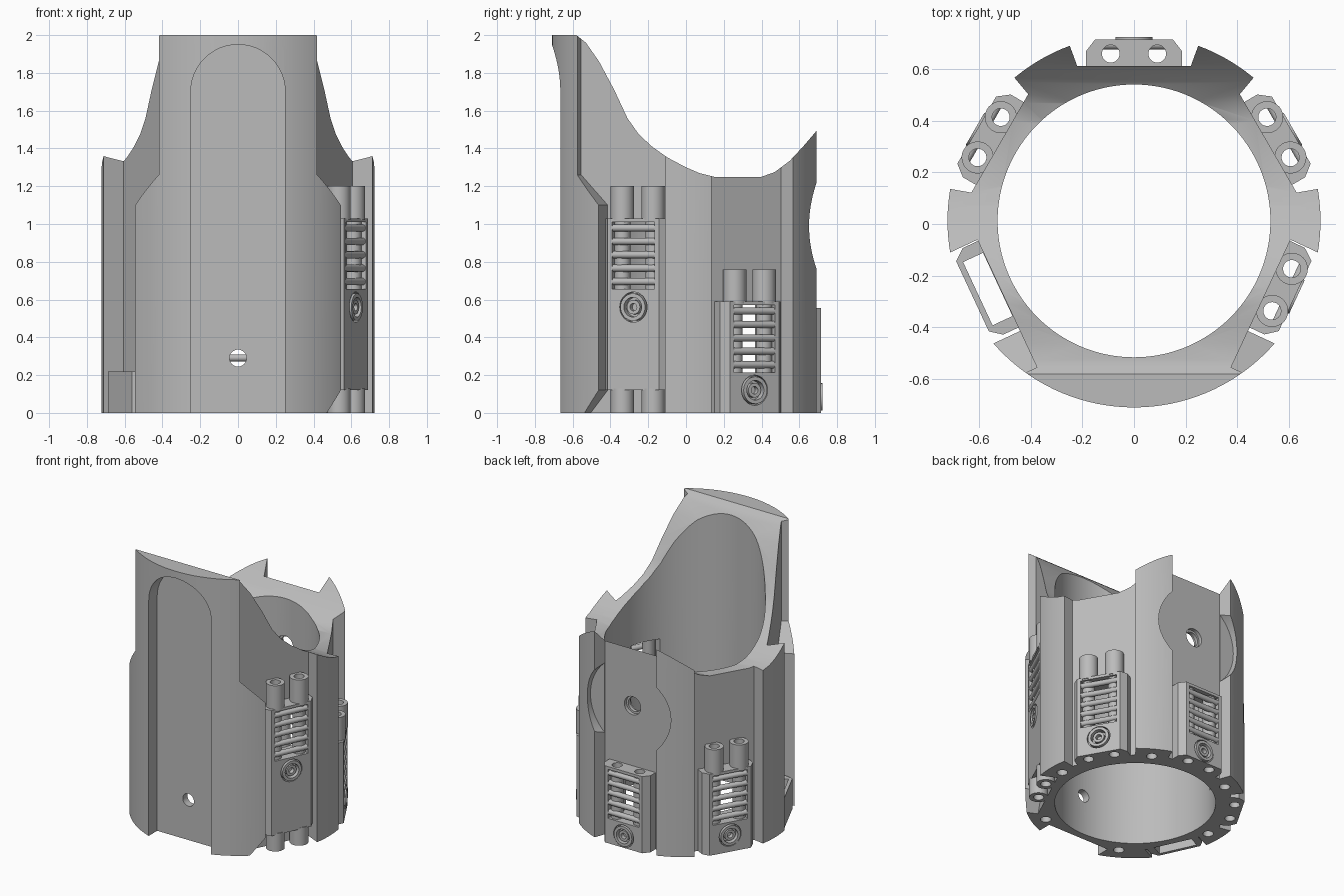
import bpy, bmesh
from math import sin, cos, pi, radians
from mathutils import Matrix

default = bpy.data.objects.get("Cube")
if default:
    bpy.data.objects.remove(default, do_unlink=True)

grey = bpy.data.materials.new("plain grey")
grey.use_nodes = True
grey.diffuse_color = (0.5, 0.5, 0.5, 1)
grey.node_tree.nodes["Principled BSDF"].inputs["Base Color"].default_value = (0.5, 0.5, 0.5, 1)

CENTRE = Matrix.Translation((0, 0.012, 0))
parts = []


def plan(angle):
    """Frame with x along the wall, y outward at the angle, z up."""
    return CENTRE @ Matrix.Rotation(radians(angle - 90), 4, "Z")


def elevation(angle):
    """Frame with x along the wall, y up, z inward."""
    return plan(angle) @ Matrix.Rotation(pi / 2, 4, "X")


def finish(name, bm):
    bmesh.ops.recalc_face_normals(bm, faces=bm.faces)
    mesh = bpy.data.meshes.new(name)
    bm.to_mesh(mesh)
    bm.free()
    mesh.materials.append(grey)
    ob = bpy.data.objects.new(name, mesh)
    bpy.context.collection.objects.link(ob)
    parts.append(ob)
    return ob


def extrude(name, pts, a, b, frame):
    bm = bmesh.new()
    low = [bm.verts.new(frame @ Matrix.Translation((x, y, a)).translation) for x, y in pts]
    high = [bm.verts.new(frame @ Matrix.Translation((x, y, b)).translation) for x, y in pts]
    n = len(pts)
    bm.faces.new(low)
    bm.faces.new(high)
    for i in range(n):
        j = (i + 1) % n
        bm.faces.new((low[i], low[j], high[j], high[i]))
    return finish(name, bm)


def circle(r, x=0, y=0, n=32):
    return [(x + r * cos(2 * pi * i / n), y + r * sin(2 * pi * i / n)) for i in range(n)]


def box(x, y0, y1):
    return [(-x, y0), (x, y0), (x, y1), (-x, y1)]


def sleeve(name, x, y, ro, ri, a, b, frame):
    """Hollow round tube along the z of the frame."""
    bm = bmesh.new()
    rings = []
    for r, z in ((ro, a), (ro, b), (ri, b), (ri, a)):
        rings.append([bm.verts.new(frame @ Matrix.Translation((u, v, z)).translation)
                      for u, v in circle(r, x, y)])
    n = len(rings[0])
    for k in range(4):
        p, q = rings[k], rings[(k + 1) % 4]
        for i in range(n):
            j = (i + 1) % n
            bm.faces.new((p[i], p[j], q[j], q[i]))
    return finish(name, bm)


def cut(target, pts, a, b, frame):
    cutter = extrude("cutter", pts, a, b, frame)
    cutter.hide_render = True
    mod = target.modifiers.new("cut", "BOOLEAN")
    mod.operation = "DIFFERENCE"
    mod.solver = "EXACT"
    mod.object = cutter
    bpy.context.view_layer.objects.active = target
    bpy.ops.object.modifier_apply(modifier=mod.name)
    parts.remove(cutter)
    bpy.data.objects.remove(cutter, do_unlink=True)


# Main tube with its swept top edge
tube = extrude("main_tube", circle(0.722, n=128), 0, 2, CENTRE)
cut(tube, circle(0.528, n=128), -1, 3, CENTRE)
sweep = [(-0.58, 2), (-0.53, 1.96), (-0.46, 1.86), (-0.38, 1.71), (-0.31, 1.56),
         (-0.25, 1.475), (-0.18, 1.41), (-0.1, 1.353), (0, 1.3), (0.07, 1.27),
         (0.15, 1.25), (0.4, 1.25), (0.47, 1.275), (0.55, 1.335), (0.62, 1.41),
         (0.68, 1.48), (0.9, 1.75), (0.9, 2.5), (-0.58, 2.5)]
side_on = Matrix(((0, 0, 1, 0), (1, 0, 0, 0), (0, 1, 0, 0), (0, 0, 0, 1)))
cut(tube, sweep, -1, 1, side_on)

# Arched front groove and pin hole
arch = [(-0.25, -0.1), (0.25, -0.1)]
arch += [(0.25 * cos(pi * i / 24), 1.7 + 0.25 * sin(pi * i / 24)) for i in range(25)]
cut(tube, arch, -1, -0.58, elevation(270))
cut(tube, circle(0.045, 0, 0.29), -1, -0.4, elevation(270))

# Flared slots at the back and back sides
for angle in (30, 90, 150):
    cut(tube, [(-0.22, 0.6), (0.22, 0.6), (0.33, 0.9), (-0.33, 0.9)], -1, 3, plan(angle))

# Front side slots, wider above the shoulder
for angle, s, foot in ((-25, 1, 0.383), (205, -1, 0.2)):
    shape = [(-0.19, -0.1), (foot, -0.1), (0.2, 0.12), (0.2, 1.1), (0.355, 1.26),
             (0.355, 2.2), (-0.19, 2.2)]
    cut(tube, [(s * x, z) for x, z in shape], -1, -0.58, elevation(angle))

# Round back recess with its hole
cut(tube, circle(0.335, 0, 0.99, 64), -1, -0.603, elevation(90))
cut(tube, circle(0.066, 0, 0.99), -1, -0.4, elevation(90))
sleeve("back_hole_ring", 0, 0.99, 0.068, 0.052, -0.575, -0.55, elevation(90))

# Bolt recesses in the underside
for k in range(6):
    cut(tube, circle(0.035, 0, 0.625), -0.1, 0.05, plan(k * 60))


def vent_unit(label, angle, floor, shift, pipe_top):
    flat, up = elevation(angle), plan(angle)
    face, pipe = floor + 0.103, floor + 0.047
    base, top = max(0, 0.12 + shift), 1.03 + shift
    w0, w1, knob = 0.655 + shift, 1.01 + shift, 0.56 + shift
    # Chamfered body with window, bores and knob recess
    outline = [(-0.185, floor - 0.01), (0.185, floor - 0.01), (0.185, face - 0.045),
               (0.15, face), (-0.15, face), (-0.185, face - 0.045)]
    body = extrude(label + "_vent_body", outline, base, top, up)
    cut(body, box(0.125, w0, w1), -1, -0.4, flat)
    cut(tube, box(0.11, w0, w1), -1, -0.4, flat)
    for x in (-0.09, 0.09):
        cut(body, circle(0.034, x, pipe), -1, 3, up)
    cut(body, circle(0.08, 0, knob), -1, 0.03 - face, flat)
    # Knob rings
    sleeve(label + "_knob_rim", 0, knob, 0.072, 0.052, -face - 0.008, 0.035 - face, flat)
    sleeve(label + "_knob_stud", 0, knob, 0.038, 0.02, -face, 0.035 - face, flat)
    # Twin pipes
    for x in (-0.09, 0.09):
        sleeve(label + "_inner_pipe", x, pipe, 0.042, 0.034, base, top - 0.002, up)
        if pipe_top > top:
            sleeve(label + "_pipe_end", x, pipe, 0.062, 0.034, top - 0.01, pipe_top, up)
        if base > 0:
            sleeve(label + "_pipe_foot", x, pipe, 0.062, 0.034, 0, base + 0.01, up)
    # Rounded grille bars
    lengthways = up @ Matrix.Rotation(pi / 2, 4, "Y")
    for i in range(5):
        z = 0.695 + shift + i * 0.071
        extrude(label + "_grille_bar", circle(0.019, -z, face - 0.02, 16), -0.13, 0.13, lengthways)


vent_unit("left_front", -25, 0.585, 0, 1.2)
vent_unit("left_back", 30, 0.6, -0.44, 0.76)
vent_unit("right_back", 150, 0.6, -0.44, 0.76)
vent_unit("back", 90, 0.6, -0.475, 0)

# Low hollow socket in the right front slot
socket = extrude("right_front_socket",
                 [(-0.185, 0.57), (0.185, 0.57), (0.185, 0.645), (0.15, 0.69),
                  (-0.15, 0.69), (-0.185, 0.645)], 0, 0.22, plan(205))
cut(socket, box(0.135, 0.582, 0.667), -1, 1, plan(205))

# Smooth round surfaces, keep hard edges
bpy.ops.object.select_all(action="DESELECT")
for ob in parts:
    ob.select_set(True)
bpy.context.view_layer.objects.active = tube
bpy.ops.object.shade_smooth_by_angle(angle=radians(25))
